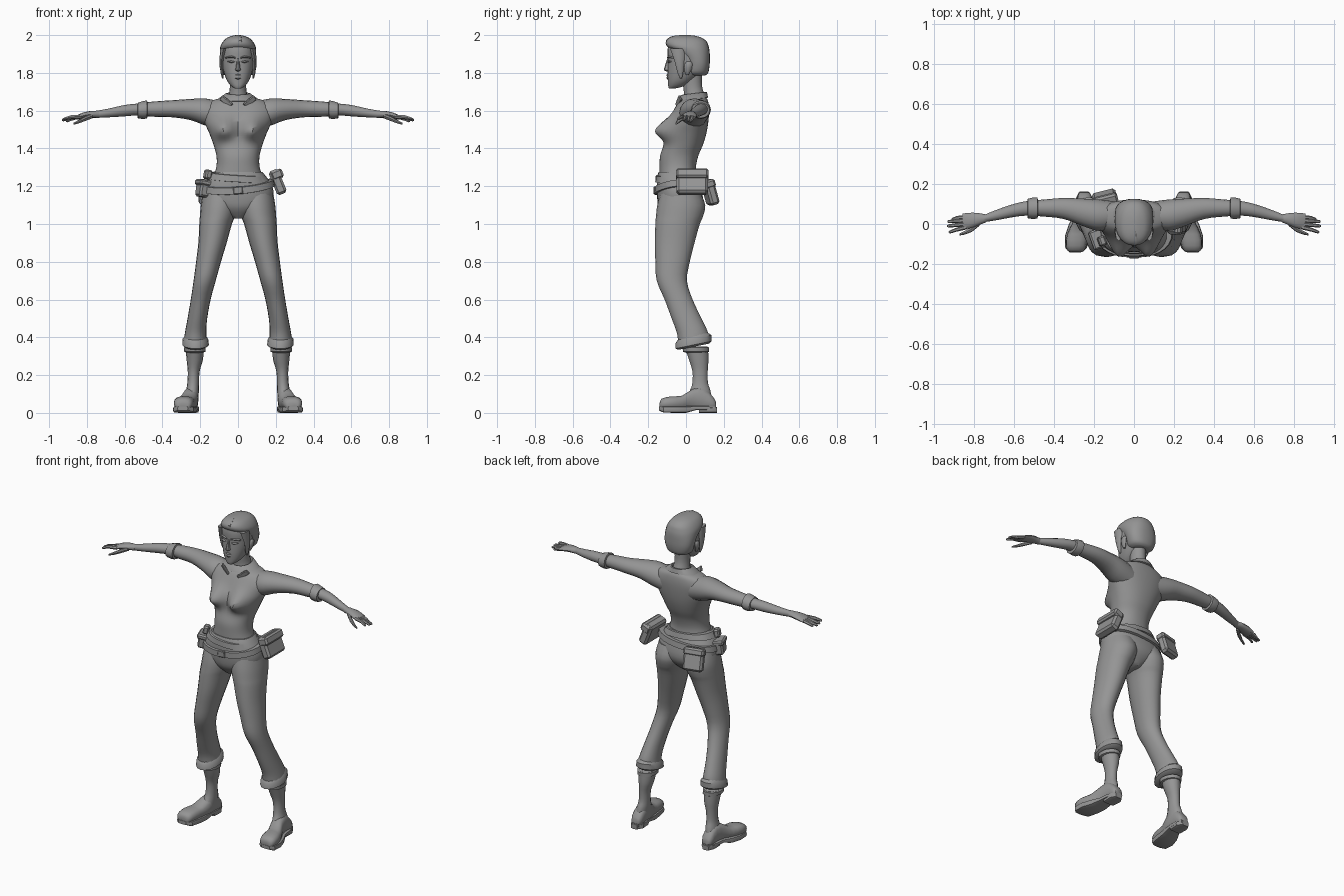
import bpy, bmesh, math
from mathutils import Vector, Matrix

grey = bpy.data.materials.new("plain grey")
grey.diffuse_color = (0.3, 0.3, 0.3, 1)


def finish(name, bm, angle=40):
    bmesh.ops.recalc_face_normals(bm, faces=bm.faces)
    me = bpy.data.meshes.new(name)
    bm.to_mesh(me)
    bm.free()
    ob = bpy.data.objects.new(name, me)
    bpy.context.collection.objects.link(ob)
    me.materials.append(grey)
    bpy.ops.object.select_all(action='DESELECT')
    ob.select_set(True)
    bpy.context.view_layer.objects.active = ob
    bpy.ops.object.shade_smooth_by_angle(angle=math.radians(angle))
    return ob


def spline(rows, steps):
    """Smoothly interpolate between cross-sections."""
    out = []
    for i in range(len(rows) - 1):
        p0, p1, p2, p3 = (rows[min(max(i + k, 0), len(rows) - 1)] for k in (-1, 0, 1, 2))
        for s in range(steps):
            t = s / steps
            out.append([0.5 * (2 * b + (c - a) * t + (2 * a - 5 * b + 4 * c - d) * t * t
                               + (3 * b - a - 3 * c + d) * t ** 3)
                        for a, b, c, d in zip(p0, p1, p2, p3)])
    return out + [list(rows[-1])]


def loft(name, axis, rows, n=16, steps=3, power=2.0, warp=None, sides=(1,), angle=40):
    """Skin oval sections (position, low u, high u, low v, high v) along an axis."""
    for s in sides:
        bm = bmesh.new()
        rings = []
        for t, u0, u1, v0, v1 in spline(rows, steps):
            ring = []
            for k in range(n):
                a = 2 * math.pi * k / n
                c, d = math.cos(a), math.sin(a)
                u = (u0 + u1) / 2 + (u1 - u0) / 2 * math.copysign(abs(c) ** (2 / power), c)
                v = (v0 + v1) / 2 + (v1 - v0) / 2 * math.copysign(abs(d) ** (2 / power), d)
                p = Vector({'X': (t, u, v), 'Y': (u, t, v), 'Z': (u, v, t)}[axis])
                if warp:
                    p = Vector(warp(*p))
                ring.append(bm.verts.new((p.x * s, p.y, p.z)))
            rings.append(ring)
        for a, b in zip(rings, rings[1:]):
            for k in range(n):
                bm.faces.new((a[k], a[(k + 1) % n], b[(k + 1) % n], b[k]))
        bm.faces.new(rings[0])
        bm.faces.new(rings[-1])
        finish(name + ("" if len(sides) == 1 else "_left" if s > 0 else "_right"), bm, angle)


def box(name, center, size, rot=(0, 0, 0), bevel=0.012, taper=1.0):
    bm = bmesh.new()
    bmesh.ops.create_cube(bm, size=1)
    for v in bm.verts:
        k = taper if v.co.z < 0 else 1
        v.co = Vector((v.co.x * size[0] * k, v.co.y * size[1] * k, v.co.z * size[2]))
    bmesh.ops.bevel(bm, geom=bm.edges[:], offset=bevel, segments=1, affect='EDGES')
    for ax, r in zip("XYZ", rot):
        bm.transform(Matrix.Rotation(math.radians(r), 4, ax))
    bm.transform(Matrix.Translation(center))
    finish(name, bm, 25)


def sym(rows):
    return [(z, -w, w, y0, y1) for z, w, y0, y1 in rows]


BOTH = (1, -1)


# Shirt, with the bust pushed out of the front
def bust(x, y, z):
    if y < 0.02:
        dz = (z - 1.495) / (0.065 if z > 1.495 else 0.048)
        y -= 0.078 * math.exp(-((abs(x) - 0.077) / 0.055) ** 2 - dz * dz) * min(1, (0.02 - y) / 0.07)
    return x, y, z


loft("shirt", 'Z', sym([
    (1.24, .135, -.14, .06), (1.30, .115, -.14, .053), (1.36, .114, -.137, .065),
    (1.42, .13, -.118, .09), (1.48, .152, -.10, .108), (1.54, .178, -.085, .118),
    (1.60, .19, -.065, .122), (1.645, .155, -.04, .118), (1.668, .09, -.01, .108),
    (1.68, .05, 0, .095)]), n=40, steps=5, power=2.2, warp=bust)

# Sleeves, bare forearms and rolled cuffs
loft("arm", 'X', [
    (.08, -.02, .11, 1.50, 1.645), (.17, -.035, .122, 1.52, 1.664), (.25, -.012, .126, 1.55, 1.662),
    (.35, .025, .13, 1.565, 1.655), (.45, .037, .122, 1.568, 1.648), (.53, .042, .115, 1.575, 1.638),
    (.60, .035, .10, 1.57, 1.63), (.68, .02, .073, 1.565, 1.612), (.745, .01, .047, 1.562, 1.6)],
    sides=BOTH)
loft("sleeve_cuff", 'X', [
    (.478, .045, .115, 1.57, 1.64), (.482, .027, .132, 1.558, 1.655), (.505, .025, .132, 1.556, 1.65),
    (.53, .028, .126, 1.56, 1.642), (.533, .045, .11, 1.57, 1.63)], n=12, steps=1, sides=BOTH)

# Hands
loft("palm", 'X', [
    (.735, .01, .047, 1.562, 1.6), (.78, -.008, .055, 1.562, 1.598),
    (.82, -.022, .056, 1.557, 1.59), (.855, -.026, .052, 1.552, 1.575)], n=12, sides=BOTH)
fingers = [(.036, .024, .91, 1.543), (.018, .012, .932, 1.548),
           (0, -.01, .933, 1.552), (-.016, -.04, .925, 1.556)]
for i, (yb, yt, tip, zt) in enumerate(fingers):
    loft(f"finger_{i + 1}", 'X', [
        (.835, yb - .011, yb + .011, 1.558, 1.58),
        (.885, (yb + yt) / 2 - .01, (yb + yt) / 2 + .01, zt + .001, zt + .021),
        (tip - .006, yt - .008, yt + .008, zt - .006, zt + .009),
        (tip, yt - .003, yt + .003, zt - .002, zt + .003)], n=6, steps=1, sides=BOTH)
loft("thumb", 'X', [
    (.77, -.008, .02, 1.56, 1.585), (.81, -.04, -.012, 1.545, 1.57),
    (.845, -.053, -.035, 1.532, 1.55), (.87, -.057, -.047, 1.526, 1.536)], n=8, steps=1, sides=BOTH)

# Trousers
loft("hips", 'Z', sym([
    (1.03, .03, -.10, .03), (1.08, .13, -.14, .075), (1.13, .185, -.152, .09),
    (1.20, .182, -.155, .078), (1.25, .15, -.152, .06), (1.275, .128, -.145, .055)]),
    n=28, power=2.3)
loft("trouser_leg", 'Z', [
    (1.17, .0, .185, -.135, .075), (1.10, .0, .197, -.152, .102), (1.04, .016, .202, -.159, .09),
    (1.0, .032, .205, -.162, .073), (.9, .06, .21, -.165, .045), (.8, .09, .222, -.162, .02),
    (.7, .118, .235, -.155, .005), (.6, .145, .25, -.113, .035), (.5, .163, .267, -.076, .082),
    (.43, .168, .28, -.05, .115), (.385, .165, .287, -.042, .123)], n=20, sides=BOTH)


def hem_tilt(x, y, z):
    return x, y, z + 0.2 * (y - 0.04)


loft("trouser_hem", 'Z', [
    (.41, .175, .28, -.035, .115), (.392, .158, .293, -.054, .135), (.36, .154, .295, -.056, .135),
    (.35, .17, .28, -.04, .12)], n=16, steps=1, sides=BOTH, warp=hem_tilt)

# Boots: shaft, rim, foot, sole and heel
loft("boot_shaft", 'Z', [
    (.07, .21, .285, -.01, .14), (.12, .207, .275, .02, .13), (.16, .206, .268, .033, .117),
    (.22, .203, .266, .033, .116), (.28, .186, .272, .015, .12), (.35, .18, .278, -.01, .118)],
    n=14, sides=BOTH)
loft("boot_rim", 'Z', [
    (.318, .19, .27, .0, .112), (.324, .172, .285, -.018, .124), (.346, .172, .287, -.02, .124),
    (.352, .19, .27, 0, .11)], n=14, steps=1, sides=BOTH)
loft("boot_foot", 'Y', [
    (-.14, .265, .315, .025, .05), (-.13, .245, .335, .018, .075), (-.08, .232, .34, .015, .088),
    (-.02, .225, .32, .015, .092), (.03, .212, .296, .015, .125), (.09, .21, .285, .015, .135),
    (.14, .212, .282, .015, .09), (.158, .225, .27, .02, .06)], n=14, power=2.6, steps=2, sides=BOTH)
loft("boot_sole", 'Y', [
    (-.142, .265, .32, .012, .034), (-.12, .235, .343, .002, .036), (-.06, .222, .345, 0, .036),
    (.0, .215, .325, 0, .036), (.05, .212, .30, .014, .036), (.10, .206, .295, .014, .036),
    (.16, .222, .275, .014, .036)], n=12, power=5, steps=1, sides=BOTH, angle=30)
loft("boot_heel", 'Y', [
    (.07, .212, .288, 0, .03), (.13, .207, .29, 0, .03), (.163, .228, .272, 0, .03)],
    n=12, power=5, steps=1, sides=BOTH, angle=30)

# Waist belt and slanted utility belt
loft("waist_belt", 'Z', sym([
    (1.232, .15, -.145, .06), (1.235, .165, -.163, .074), (1.268, .143, -.16, .066),
    (1.272, .12, -.14, .05)]), n=28, steps=1, power=2.3,
    warp=lambda x, y, z: (x, y, z - .06 * x + .08 * y))
loft("utility_belt", 'Z', sym([
    (1.175, .18, -.15, .08), (1.178, .196, -.168, .094), (1.213, .19, -.167, .088),
    (1.216, .17, -.15, .07)]), n=28, steps=1, power=2.3,
    warp=lambda x, y, z: (x, y, z + .08 * x + .12 * y + .35 * x * x))
box("belt_buckle", (0, -.166, 1.178), (.05, .012, .04), (0, -5, 0), .004)

# Pouches
box("side_pouch", (.21, .033, 1.222), (.055, .165, .135), (0, -22, 0))
box("side_pouch_flap", (.207, .033, 1.262), (.064, .172, .05), (0, -22, 0), .01)
box("back_pouch", (-.145, .128, 1.165), (.12, .05, .13), (16, 0, 14))
box("back_pouch_flap", (-.142, .116, 1.212), (.126, .056, .045), (16, 0, 14), .01)
box("front_pouch", (-.185, -.075, 1.185), (.06, .09, .085), (0, 10, 20), .01, .9)
box("front_pouch_flap", (-.183, -.076, 1.218), (.067, .097, .03), (0, 10, 20), .008)
box("small_pouch", (-.16, -.085, 1.262), (.035, .05, .05), (0, 10, 20), .008)


# Neck and collar
loft("neck", 'Z', sym([
    (1.64, .065, -.02, .11), (1.68, .05, -.01, .10), (1.73, .043, -.015, .085),
    (1.80, .045, -.02, .085)]))
loft("collar", 'Z', sym([
    (1.655, .09, -.035, .105), (1.66, .108, -.045, .118), (1.688, .068, -.028, .112),
    (1.69, .058, -.02, .104), (1.67, .05, -.01, .09)]), n=18, steps=1,
    warp=lambda x, y, z: (x, y, z + .12 * (y - .03)))
for s in BOTH:
    box("collar_tip", (s * .062, -.038, 1.648), (.075, .012, .032), (18, s * -38, s * 18), .004)

# Head
loft("head", 'Z', sym([
    (1.718, .018, -.09, -.055), (1.73, .036, -.094, -.01), (1.755, .056, -.096, .03),
    (1.79, .071, -.098, .07), (1.83, .082, -.097, .10), (1.87, .086, -.096, .11),
    (1.92, .085, -.098, .11), (1.96, .07, -.085, .09), (1.985, .035, -.04, .05)]),
    n=24, power=2.25)
loft("nose", 'Z', sym([
    (1.808, .006, -.105, -.08), (1.815, .015, -.117, -.08), (1.83, .011, -.114, -.08),
    (1.875, .006, -.10, -.08)]), n=8, steps=2)
loft("lips", 'Z', sym([
    (1.765, .01, -.098, -.07), (1.774, .022, -.105, -.07), (1.781, .024, -.102, -.07),
    (1.788, .02, -.105, -.07), (1.794, .008, -.099, -.07)]), n=10, steps=1)
loft("brow", 'X', [
    (.012, -.10, -.08, 1.874, 1.884), (.035, -.099, -.07, 1.879, 1.892),
    (.066, -.08, -.05, 1.876, 1.884)], n=8, steps=2, sides=BOTH)
loft("eye", 'X', [
    (.016, -.094, -.07, 1.857, 1.861), (.033, -.099, -.07, 1.851, 1.866),
    (.055, -.085, -.06, 1.858, 1.863)], n=8, steps=2, sides=BOTH)
loft("ear", 'Z', [
    (1.79, .072, .084, .0, .015), (1.81, .074, .093, -.008, .025), (1.845, .076, .098, -.008, .035),
    (1.86, .078, .092, .005, .025)], n=8, steps=2, sides=BOTH)

# Hair: cap swept back from the brow, with locks beside the cheeks
loft("hair", 'Z', sym([
    (1.785, .05, .02, .10), (1.80, .076, .0, .117), (1.84, .09, .0, .125), (1.88, .095, -.02, .126),
    (1.915, .096, -.065, .125), (1.94, .093, -.10, .12), (1.965, .08, -.107, .11),
    (1.985, .06, -.09, .085), (1.996, .032, -.06, .05), (2.0, .01, -.03, .02)]),
    n=24, power=2.3)
loft("hair_lock", 'Z', [
    (1.77, .078, .084, -.03, -.022), (1.80, .077, .092, -.045, -.015),
    (1.86, .078, .098, -.06, -.01), (1.93, .06, .094, -.085, 0)], n=8, steps=2, sides=BOTH)
loft("hair_parting", 'Y', [
    (-.106, .0, .02, 1.955, 1.972), (-.08, .0, .02, 1.975, 1.993), (-.02, .0, .016, 1.98, 2.0),
    (.05, .0, .01, 1.975, 1.994)], n=8, steps=2)
